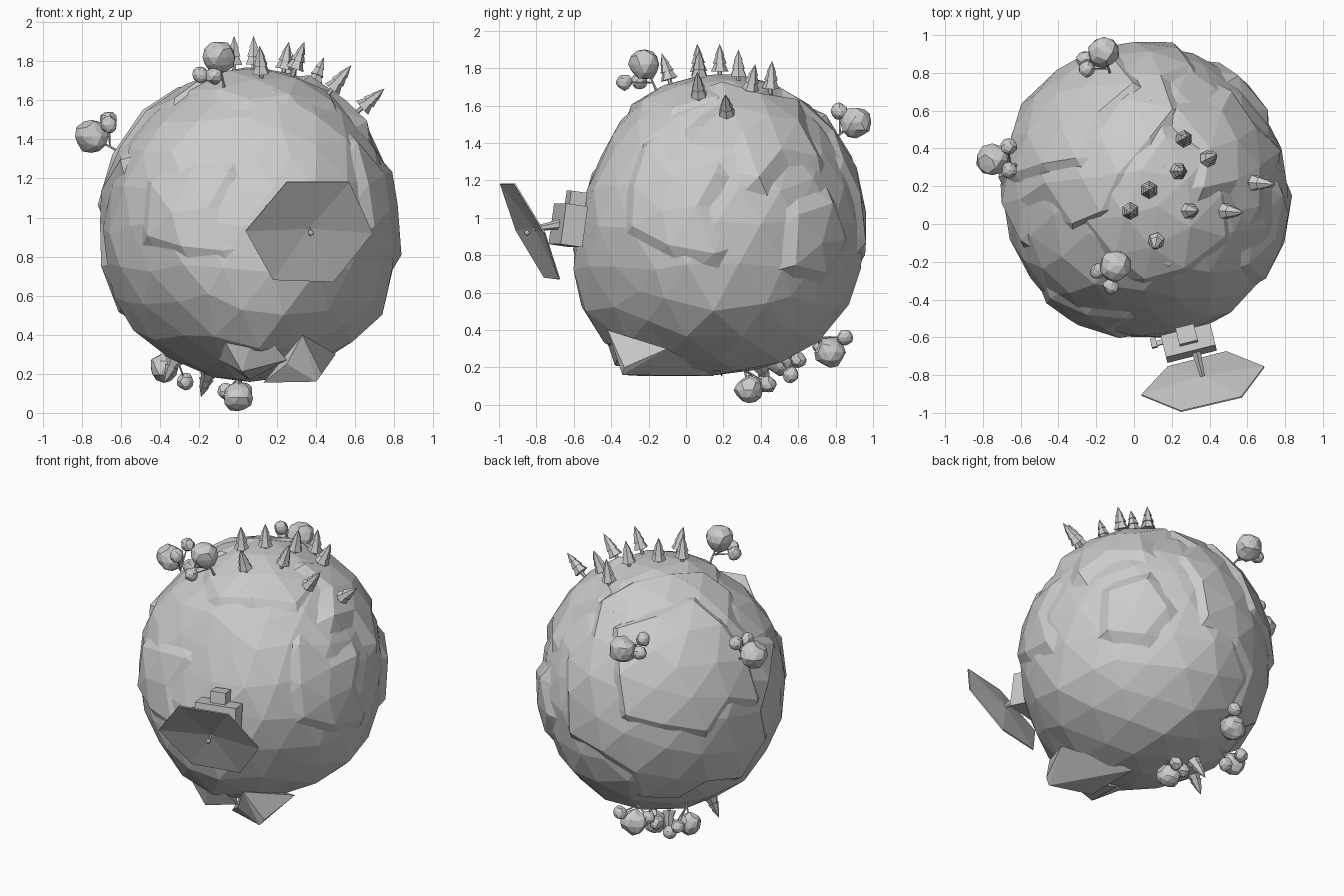
import bpy, bmesh, math, random
from mathutils import Vector, Matrix, noise

if "Cube" in bpy.data.objects:
    bpy.data.objects.remove(bpy.data.objects["Cube"])

random.seed(4)
C = Vector((0.06, 0.16, 0.96))      # planet centre
R = Vector((0.75, 0.785, 0.80))     # planet radii
# Broad bulges and dents of the planet: direction, angular width, amount
BUMPS = [
    ((0, -0.92, 0.38), 26, -0.11),
    ((-0.45, -0.3, 0.85), 18, -0.05),
    ((0.1, -0.78, -0.62), 24, 0.10),
    ((0, 0.8, -0.6), 24, 0.06),
    ((0.85, 0, -0.53), 24, 0.06),
    ((-0.75, 0, -0.6), 24, 0.04),
]


def finish(bm, name):
    bmesh.ops.recalc_face_normals(bm, faces=bm.faces)
    me = bpy.data.meshes.new(name)
    bm.to_mesh(me)
    bm.free()
    ob = bpy.data.objects.new(name, me)
    bpy.context.collection.objects.link(ob)
    return ob


def cone(bm, a, b, r1, r2, n=6):
    a, b = Vector(a), Vector(b)
    d = b - a
    m = Matrix.Translation((a + b) / 2) @ d.to_track_quat('Z', 'Y').to_matrix().to_4x4()
    bmesh.ops.create_cone(bm, cap_ends=True, segments=n, radius1=r1, radius2=r2,
                          depth=d.length, matrix=m)


def ball(bm, p, r, jitter=0.16):
    vs = bmesh.ops.create_icosphere(bm, subdivisions=2, radius=r,
                                    matrix=Matrix.Translation(p))['verts']
    for v in vs:
        v.co = Vector(p) + (v.co - Vector(p)) * random.uniform(1 - jitter, 1.02)


def box(bm, p, size, rot):
    m = Matrix.Translation(p) @ rot @ Matrix.Diagonal((*size, 1))
    return bmesh.ops.create_cube(bm, size=1, matrix=m)['verts']


def hull(name, pts):
    bm = bmesh.new()
    for p in pts:
        bm.verts.new(p)
    res = bmesh.ops.convex_hull(bm, input=bm.verts)
    junk = [e for e in res['geom_interior'] if isinstance(e, bmesh.types.BMVert)]
    bmesh.ops.delete(bm, geom=junk, context='VERTS')
    return finish(bm, name)


def on_planet(d, k):
    for c, w, amount in BUMPS:
        k += amount * math.exp(-(math.degrees(d.angle(Vector(c))) / w) ** 2)
    return C + Vector((d.x * R.x, d.y * R.y, d.z * R.z)) * k


# Ocean sphere with large uneven facets
bm = bmesh.new()
bmesh.ops.create_icosphere(bm, subdivisions=3, radius=1)
for v in bm.verts:
    d = v.co.normalized()
    d = (d + 0.08 * noise.noise_vector(d * 5)).normalized()
    v.co = on_planet(d, 1 + 0.02 * noise.noise(d * 3))
    v.co.z = max(v.co.z, 0.155)
finish(bm, "planet_ocean")

# Raised land plates: direction, angular radius, height
plates = [
    ((0.1, -0.1, 1), 42, 0.02),
    ((0.7, 0.35, 0.75), 30, 0.04),
    ((-0.61, 0.61, 0.5), 40, 0.055),
    ((-0.6, 0.6, 0.3), 62, 0.03),
    ((-0.5, -0.8, 0.1), 28, 0.02),
    ((0.85, -0.35, 0.1), 26, 0.025),
    ((0.7, 0.7, -0.1), 26, 0.035),
]
for i, (c, ang, h) in enumerate(plates):
    c = Vector(c).normalized()
    bm = bmesh.new()
    bmesh.ops.create_icosphere(bm, subdivisions=3, radius=1)
    # turn each plate so its facets differ from the ocean below
    bm.transform(c.to_track_quat('Z', 'Y').to_matrix().to_4x4())
    outside = set()
    for v in bm.verts:
        d = v.co.normalized()
        edge = ang + 9 * noise.noise(d * 2.5 + Vector((i * 7, 0, 0)))
        k = 1 + h + 0.02 * noise.noise(d * 4)
        if math.degrees(d.angle(c)) > edge:
            outside.add(v)
            k = 0.95
            # pull the skirt under the rim for a steeper cliff
            d = d.lerp(c, 0.12).normalized()
        d = (d + 0.06 * noise.noise_vector(d * 6)).normalized()
        v.co = on_planet(d, k)
    gone = [f for f in bm.faces if all(v in outside for v in f.verts)]
    bmesh.ops.delete(bm, geom=gone, context='FACES')
    finish(bm, f"land_plate_{i + 1}")

# Crags jutting out under the front
hull("crag_left", [(-0.12, -0.42, 0.46), (0.1, -0.46, 0.45), (0.02, -0.38, 0.21),
                   (0.06, -0.1, 0.17), (-0.15, -0.2, 0.3), (0.25, -0.36, 0.27)])
hull("crag_right", [(0.25, -0.36, 0.25), (0.43, -0.33, 0.2), (0.4, -0.34, 0.16),
                    (0.13, -0.25, 0.155), (0.13, 0.15, 0.155), (0.33, -0.42, 0.4),
                    (0.5, -0.1, 0.3)])

# Pine trees: base and tip
pines = [
    ((-0.02, 0.07, 1.75), (-0.02, 0.06, 1.93)),
    ((0.08, 0.18, 1.75), (0.08, 0.18, 1.93)),
    ((0.23, 0.28, 1.73), (0.26, 0.28, 1.90)),
    ((0.26, 0.45, 1.66), (0.28, 0.46, 1.84)),
    ((0.38, 0.34, 1.66), (0.44, 0.37, 1.82)),
    ((0.28, 0.07, 1.73), (0.34, 0.07, 1.90)),
    ((0.12, -0.08, 1.71), (0.11, -0.13, 1.88)),
    ((0.46, 0.07, 1.63), (0.58, 0.06, 1.78)),
    ((0.61, 0.22, 1.54), (0.75, 0.21, 1.66)),
    ((-0.14, 0.38, 0.24), (-0.19, 0.46, 0.08)),
    ((-0.31, 0.19, 0.30), (-0.38, 0.19, 0.15)),
]
for i, (a, b) in enumerate(pines):
    a, b = Vector(a), Vector(b)
    bm = bmesh.new()
    cone(bm, a.lerp(b, -0.1), a.lerp(b, 0.3), 0.012, 0.012)
    for t0, t1, r in ((0.18, 0.62, 0.047), (0.42, 0.82, 0.037), (0.65, 1.0, 0.026)):
        cone(bm, a.lerp(b, t0), a.lerp(b, t1), r, r * 0.25 if t1 < 1 else 0)
    finish(bm, f"pine_tree_{i + 1}")

# Round trees: crown centre, crown radius, two small crowns
round_trees = [
    ((-0.10, -0.22, 1.82), 0.09, (-0.19, -0.25, 1.73), (-0.12, -0.33, 1.725)),
    ((-0.75, 0.34, 1.415), 0.09, (-0.665, 0.41, 1.50), (-0.66, 0.285, 1.475)),
    ((-0.16, 0.91, 1.51), 0.09, (-0.25, 0.82, 1.57), (-0.26, 0.87, 1.50)),
    ((0.0, 0.335, 0.08), 0.08, (-0.06, 0.40, 0.11), (0.03, 0.44, 0.11)),
    ((-0.15, 0.77, 0.28), 0.088, (-0.22, 0.72, 0.31), (-0.1, 0.85, 0.36)),
    ((-0.38, 0.50, 0.23), 0.078, (-0.27, 0.56, 0.16), (-0.36, 0.60, 0.24)),
]
for i, (p, r, s1, s2) in enumerate(round_trees):
    p = Vector(p)
    inward = (C - p).normalized()
    fork = p + inward * 0.11
    bm = bmesh.new()
    cone(bm, p + inward * 0.2, fork, 0.009, 0.006, 5)
    cone(bm, fork, p, 0.006, 0.005, 5)
    ball(bm, p, r)
    for s in (s1, s2):
        cone(bm, fork, s, 0.005, 0.004, 5)
        ball(bm, s, 0.047)
    finish(bm, f"round_tree_{i + 1}")

# Station hut on the planet's front
rot = Matrix.Rotation(math.radians(14), 4, 'Z') @ Matrix.Rotation(math.radians(-8), 4, 'X')
bm = bmesh.new()
box(bm, (0.29, -0.63, 0.96), (0.27, 0.12, 0.22), rot)
box(bm, (0.28, -0.59, 1.085), (0.10, 0.09, 0.11), rot)
finish(bm, "station_hut")
bm = bmesh.new()
box(bm, (0.13, -0.63, 0.95), (0.08, 0.025, 0.025), rot)
box(bm, (0.105, -0.63, 0.96), (0.03, 0.05, 0.05), rot)
finish(bm, "station_side_unit")

# Hexagonal dish with its mount and feed
rim = [Vector(p) for p in ((0.04, -0.91, 0.93), (0.25, -0.995, 1.18), (0.57, -0.92, 1.18),
                           (0.69, -0.76, 0.92), (0.49, -0.68, 0.67), (0.18, -0.76, 0.68))]
n = Vector((0.19, -0.87, -0.455))
mid = sum(rim, Vector()) / 6 - n * 0.035
bm = bmesh.new()
layers = []
for off in (0, -0.008):
    ring = [bm.verts.new(p + n * off) for p in rim]
    hub = bm.verts.new(mid + n * off)
    layers.append(ring)
    for i in range(6):
        bm.faces.new((ring[i], ring[(i + 1) % 6], hub))
a, b = layers
for i in range(6):
    j = (i + 1) % 6
    bm.faces.new((a[i], a[j], b[j], b[i]))
finish(bm, "dish")
bm = bmesh.new()
cone(bm, (0.32, -0.64, 0.97), mid, 0.03, 0.014, 6)
cone(bm, mid, mid + n * 0.05, 0.008, 0.006, 5)
ball(bm, mid + n * 0.05, 0.016)
finish(bm, "dish_mount_and_feed")
